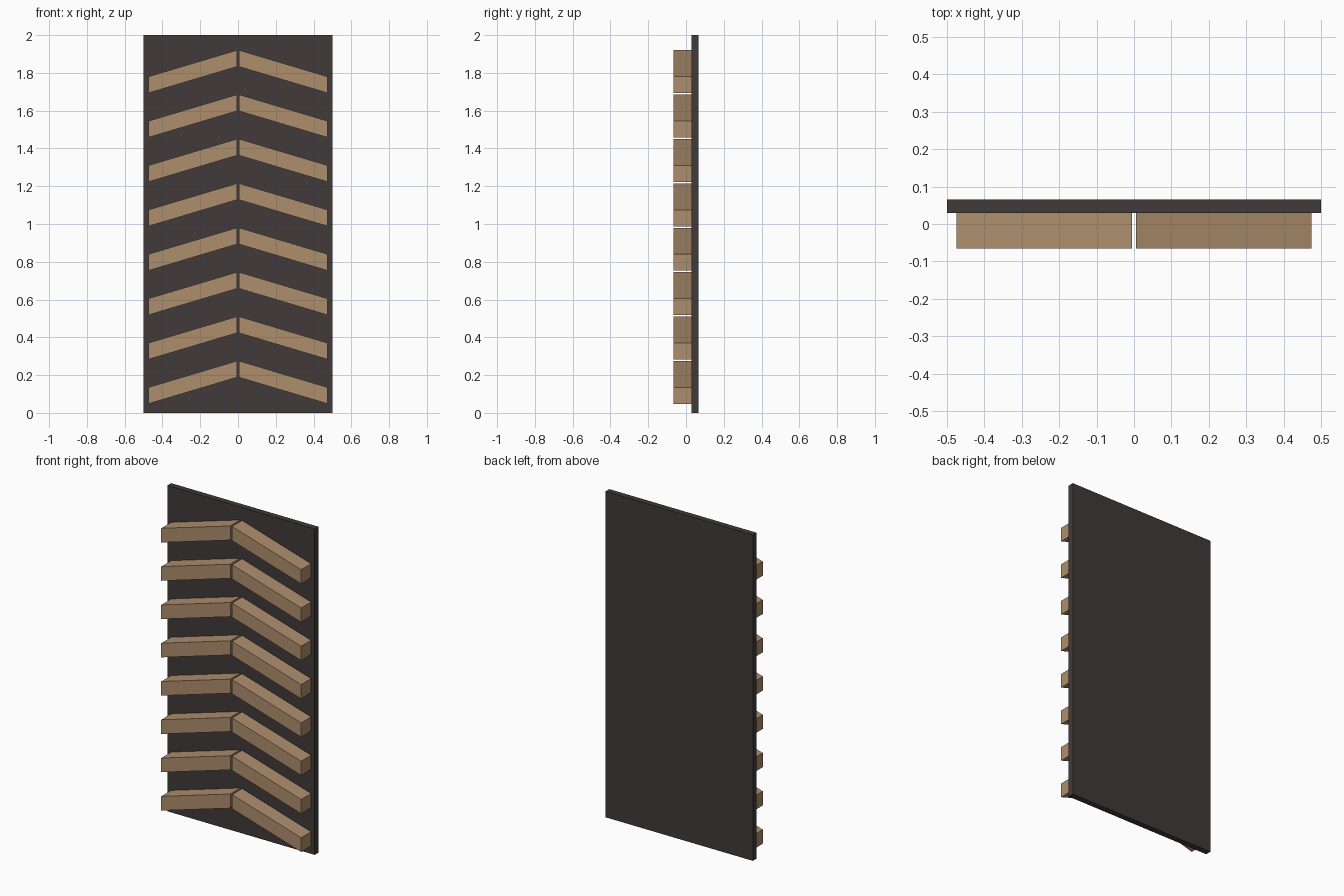
import bpy

if "Cube" in bpy.data.objects:
    bpy.data.objects.remove(bpy.data.objects["Cube"], do_unlink=True)


def material(name, rgb):
    mat = bpy.data.materials.new(name)
    mat.use_nodes = True
    color = (*rgb, 1.0)
    mat.diffuse_color = color
    mat.node_tree.nodes["Principled BSDF"].inputs["Base Color"].default_value = color
    return mat


def extruded(name, profile, y_front, y_back, mat):
    """Solid from a counter-clockwise (x, z) profile, extruded along y."""
    n = len(profile)
    verts = [(x, y, z) for y in (y_front, y_back) for x, z in profile]
    faces = [tuple(range(n)), tuple(reversed(range(n, 2 * n)))]
    for i in range(n):
        j = (i + 1) % n
        faces.append((j, i, i + n, j + n))
    mesh = bpy.data.meshes.new(name)
    mesh.from_pydata(verts, [], faces)
    mesh.materials.append(mat)
    obj = bpy.data.objects.new(name, mesh)
    bpy.context.collection.objects.link(obj)
    return obj


charcoal = material("charcoal", (0.052, 0.042, 0.042))
wood = material("light wood", (0.42, 0.27, 0.15))

BOARD_FRONT, BOARD_BACK, SLAT_FRONT = 0.03, 0.066, -0.066
INNER, OUTER = 0.006, 0.475
HEIGHT, RISE = 0.087, 0.14
BASE, PITCH, ROWS = 0.048, 0.235, 8

# Backing board
extruded("back_board", [(-0.5, 0), (0.5, 0), (0.5, 2), (-0.5, 2)],
         BOARD_FRONT, BOARD_BACK, charcoal)

# Chevron slats: sheared bars in mirrored pairs, plumb cut at both ends
for row in range(ROWS):
    z = BASE + row * PITCH
    half = [(INNER, z + RISE), (OUTER, z),
            (OUTER, z + HEIGHT), (INNER, z + RISE + HEIGHT)]
    extruded(f"left_slat_{row + 1}", half, SLAT_FRONT, BOARD_FRONT, wood)
    mirrored = [(-x, h) for x, h in reversed(half)]
    extruded(f"right_slat_{row + 1}", mirrored, SLAT_FRONT, BOARD_FRONT, wood)
